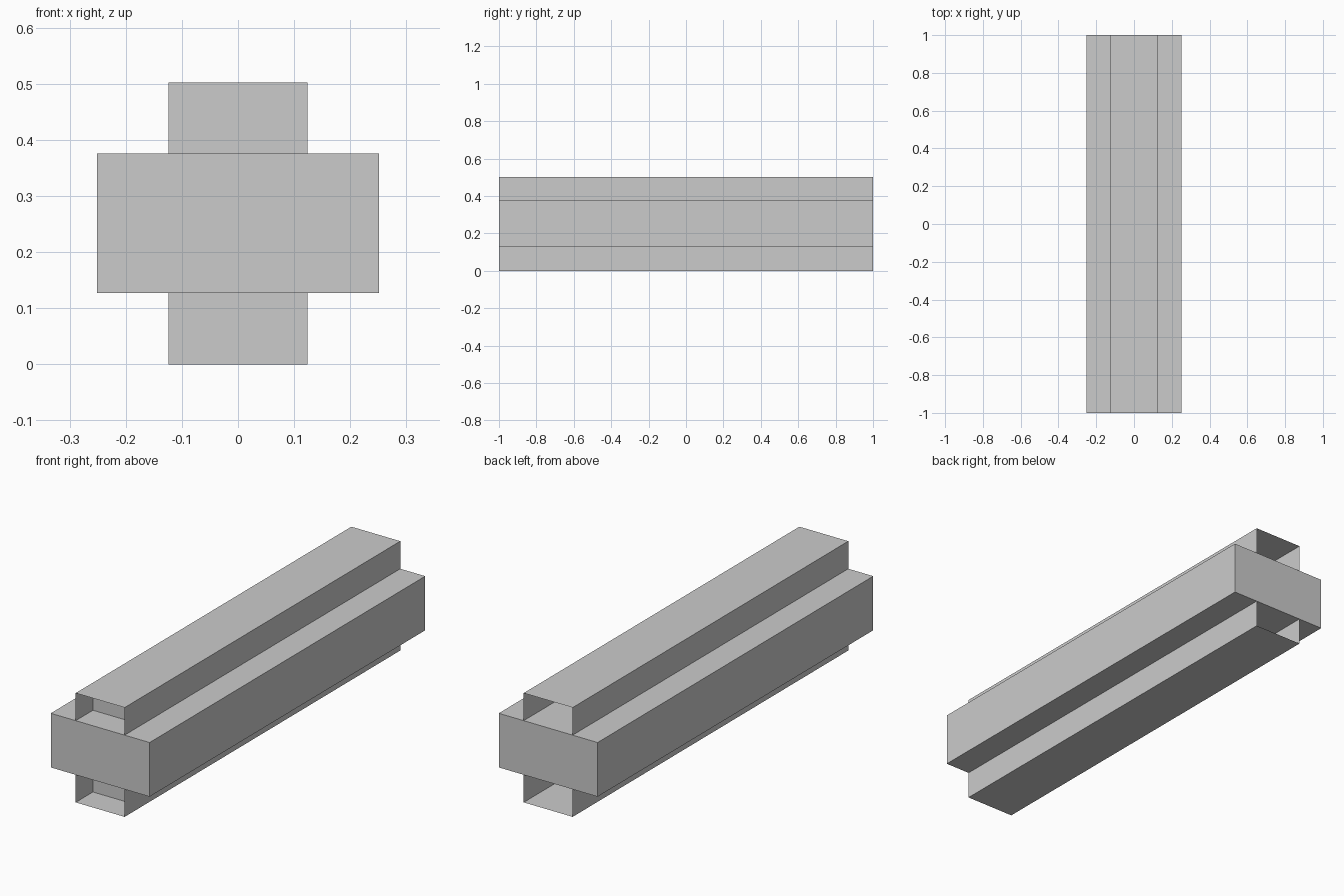
import bpy, bmesh

if "Cube" in bpy.data.objects:
    bpy.data.objects.remove(bpy.data.objects["Cube"])

OUTER = 0.251   # half reach of the cross arms
INNER = 0.1243  # half thickness of the cross arms
LENGTH = 1.0    # half length along y


def box(name, hx, hz, open_ends=False):
    """Box centred on the beam axis, optionally without its y end faces."""
    bm = bmesh.new()
    bmesh.ops.create_cube(bm, size=2)
    bmesh.ops.scale(bm, vec=(hx, LENGTH, hz), verts=bm.verts)
    if open_ends:
        bm.normal_update()
        ends = [f for f in bm.faces if abs(f.normal.y) > 0.9]
        bmesh.ops.delete(bm, geom=ends, context='FACES_ONLY')
    return finish(name, bm)


def finish(name, bm):
    mesh = bpy.data.meshes.new(name)
    bm.to_mesh(mesh)
    bm.free()
    obj = bpy.data.objects.new(name, mesh)
    obj.location.z = OUTER
    bpy.context.collection.objects.link(obj)
    return obj


# Wide closed beam
box("horizontal_beam", OUTER, INNER)

# Tall hollow sleeve, open at both ends
box("vertical_sleeve", INNER, OUTER, open_ends=True)

# Recessed panel just inside the front opening of the sleeve
bm = bmesh.new()
y = -0.875
corners = [(-INNER, -OUTER), (INNER, -OUTER), (INNER, OUTER), (-INNER, OUTER)]
bm.faces.new([bm.verts.new((x, y, z)) for x, z in corners])
finish("recessed_front_panel", bm)
